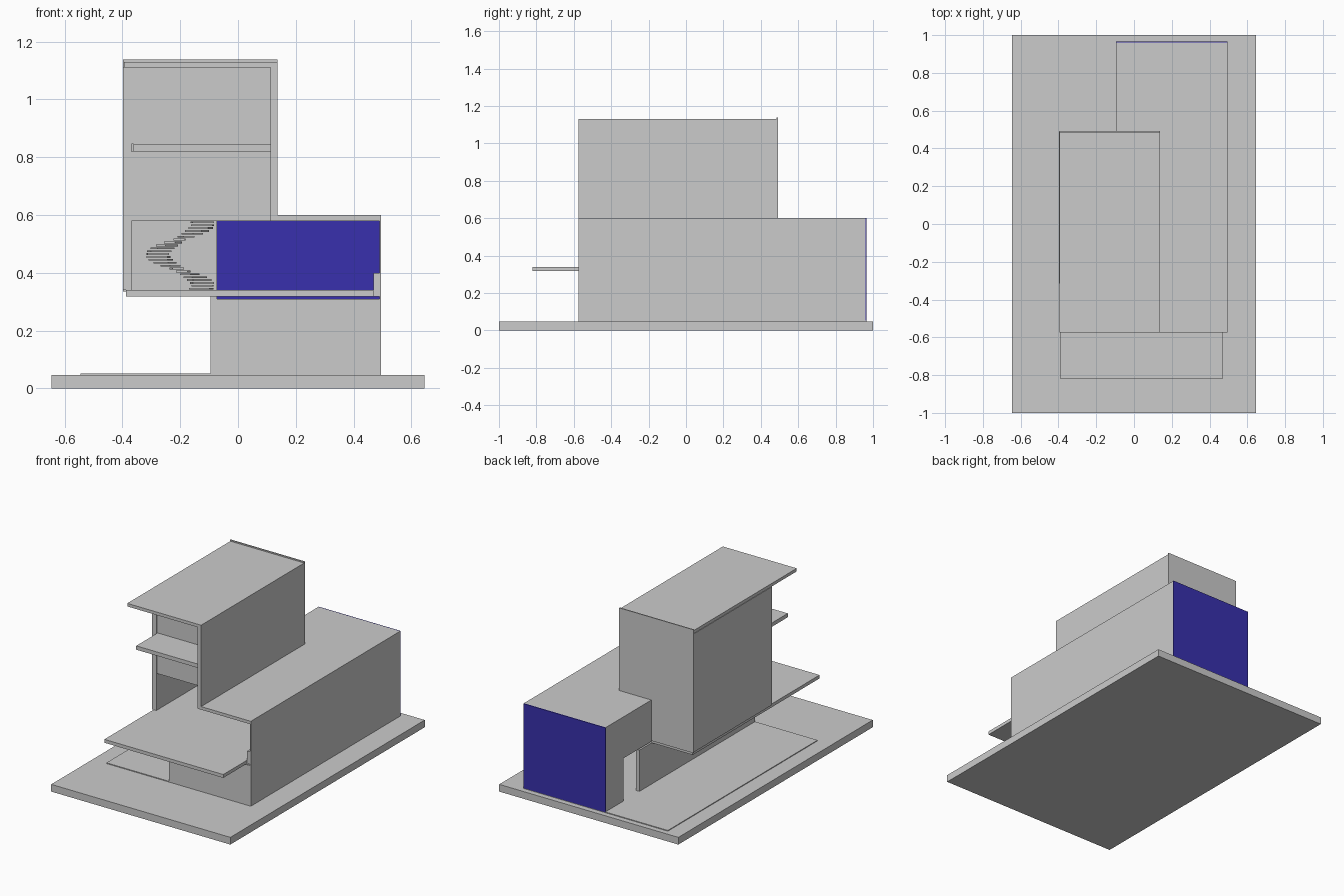
import bpy
import math


def box(name, x, y, z, mat=None):
    """Axis-aligned box from (min, max) ranges."""
    lo, hi = zip(x, y, z)
    verts = [(a, b, c) for c in (lo[2], hi[2])
             for a, b in ((lo[0], lo[1]), (hi[0], lo[1]), (hi[0], hi[1]), (lo[0], hi[1]))]
    faces = [(3, 2, 1, 0), (4, 5, 6, 7)]
    faces += [(i, (i + 1) % 4, (i + 1) % 4 + 4, i + 4) for i in range(4)]
    me = bpy.data.meshes.new(name)
    me.from_pydata(verts, [], faces)
    ob = bpy.data.objects.new(name, me)
    bpy.context.collection.objects.link(ob)
    if mat:
        me.materials.append(mat)
    return ob


blue = bpy.data.materials.new("blue_glass")
blue.diffuse_color = (0.04, 0.03, 0.42, 1)

# Site
box("base", (-0.645, 0.645), (-1, 1), (0, 0.047))
box("paving", (-0.545, 0.495), (-0.575, 0.965), (0.047, 0.052))

# Long lower block: walls, rear glazing and roof slab
box("lower_right_wall", (0.489, 0.495), (-0.575, 0.96), (0.05, 0.6))
box("lower_front_wall", (-0.095, 0.495), (-0.575, -0.565), (0.05, 0.31))
LEFT = (-0.095, -0.072)
box("lower_left_wall", LEFT, (-0.575, 0.615), (0.05, 0.32))
box("door_side_wall", LEFT, (0.78, 0.96), (0.05, 0.34))
box("wall_over_door", LEFT, (0.485, 0.96), (0.33, 0.58))
box("rear_glass", (-0.095, 0.495), (0.96, 0.966), (0.05, 0.6), blue)
box("lower_roof", (-0.095, 0.495), (-0.31, 0.96), (0.58, 0.6))
box("lower_roof_front", (0.11, 0.495), (-0.575, -0.31), (0.58, 0.6))

# Balcony continuing inside as the first floor
box("balcony_floor", (-0.388, 0.468), (-0.82, 0.485), (0.318, 0.34))
box("rear_floor", (-0.072, 0.468), (0.485, 0.96), (0.318, 0.34))
box("balcony_post", (0.468, 0.489), (-0.575, -0.55), (0.318, 0.4))

# Upper block
box("upper_left_wall", (-0.398, -0.368), (-0.315, 0.485), (0.34, 1.11))
box("upper_right_wall", (0.112, 0.137), (-0.575, 0.485), (0.58, 1.13))
box("upper_back_wall", (-0.398, 0.137), (0.485, 0.492), (0.6, 1.138))
box("stair_back_wall", (-0.398, -0.095), (0.485, 0.492), (0.335, 0.6))
box("upper_roof", (-0.395, 0.115), (-0.575, 0.485), (1.11, 1.13))
box("canopy", (-0.362, 0.112), (-0.53, 0.48), (0.82, 0.845))
box("second_floor", (-0.368, -0.095), (-0.31, 0.485), (0.58, 0.6))

# Recessed front facade
box("lower_facade", (-0.368, 0.112), (-0.31, -0.3), (0.58, 0.82))
box("upper_facade_left", (-0.368, -0.018), (-0.31, -0.3), (0.845, 1.11))
box("upper_facade_right", (-0.018, 0.112), (-0.306, -0.296), (0.845, 1.11))

# Spiral stair
STEPS = 24
for i in range(STEPS):
    t = i / (STEPS - 1)
    a = math.radians(-20 + 390 * t)
    step = box(f"stair_tread_{i + 1}", (0.04, 0.115), (-0.02, 0.02), (0, 0.006))
    step.location = (-0.2, 0.1, 0.342 + 0.23 * t)
    step.rotation_euler.z = a
